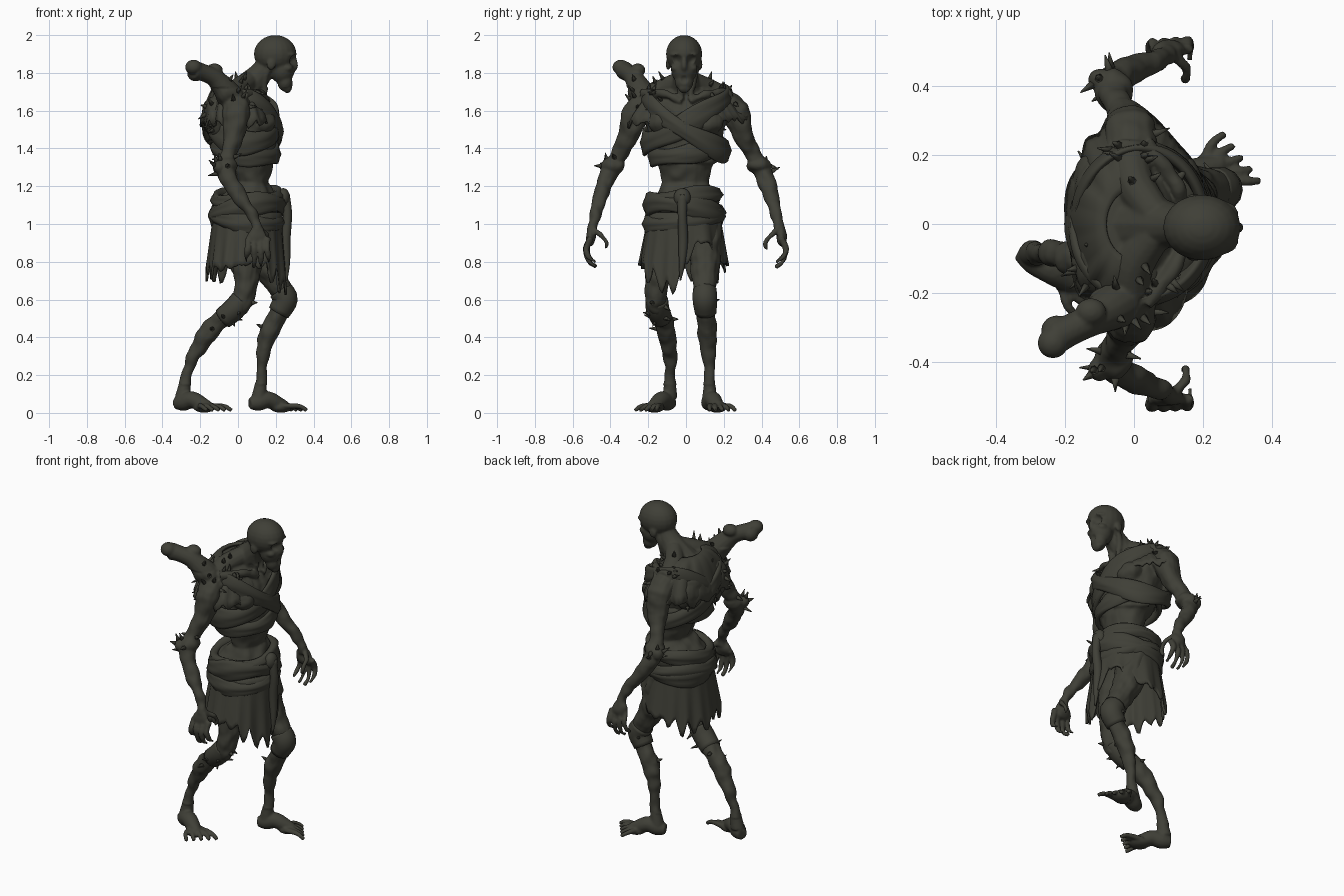
import bpy, bmesh, math, random
from math import sin, cos, tau
from mathutils import Vector, Quaternion, Matrix, noise

random.seed(4)
if "Cube" in bpy.data.objects:
    bpy.data.objects.remove(bpy.data.objects["Cube"])

skin = bpy.data.materials.new("dark olive grey")
skin.use_nodes = True
colour = (0.05, 0.05, 0.038, 1)
skin.diffuse_color = colour
skin.node_tree.nodes["Principled BSDF"].inputs["Base Color"].default_value = colour


def finish(name, bm):
    bmesh.ops.recalc_face_normals(bm, faces=bm.faces)
    mesh = bpy.data.meshes.new(name)
    bm.to_mesh(mesh)
    bm.free()
    obj = bpy.data.objects.new(name, mesh)
    bpy.context.collection.objects.link(obj)
    mesh.materials.append(skin)
    mesh.shade_smooth()
    return obj


def bridge(bm, rings, closed=False):
    n = len(rings[0])
    pairs = list(zip(rings, rings[1:])) + ([(rings[-1], rings[0])] if closed else [])
    for a, b in pairs:
        for i in range(n):
            bm.faces.new((a[i], a[(i + 1) % n], b[(i + 1) % n], b[i]))
    if not closed:
        bm.faces.new(rings[0][::-1])
        bm.faces.new(rings[-1])


def tube(bm, points, mirror=1, sides=14, steps=4):
    """Smooth tapered limb through points of x, y, z, radius."""
    p = [Vector((x, y * mirror, z, r)) for x, y, z, r in points]
    p = [2 * p[0] - p[1]] + p + [2 * p[-1] - p[-2]]
    path = []
    for a, b, c, d in zip(p, p[1:], p[2:], p[3:]):
        for k in range(steps):
            t = k / steps
            path.append(0.5 * (2 * b + (c - a) * t + (2 * a - 5 * b + 4 * c - d) * t * t
                               + (3 * b - a - 3 * c + d) * t ** 3))
    path.append(p[-2])
    old, turn, rings = Vector((0, 0, 1)), Quaternion(), []
    for i, q in enumerate(path):
        way = (path[min(i + 1, len(path) - 1)] - path[max(i - 1, 0)]).to_3d().normalized()
        turn = old.rotation_difference(way) @ turn
        old = way
        rings.append([bm.verts.new(q.to_3d() + turn @ Vector((cos(tau * k / sides), sin(tau * k / sides), 0)) * q.w)
                      for k in range(sides)])
    bridge(bm, rings)


def blob(bm, centre, size, turn=0):
    m = Matrix.Translation(centre) @ Matrix.Rotation(turn, 4, 'Z') @ Matrix.Diagonal((*size, 1))
    bmesh.ops.create_uvsphere(bm, u_segments=20, v_segments=12, radius=1, matrix=m)


def band(bm, centre, rx, ry, width, thick, tilt_x=0, tilt_y=0):
    """Wrapped strip of cloth around the trunk."""
    rings = []
    for i in range(64):
        a = tau * i / 64
        out = Vector((cos(a), sin(a), 0))
        mid = Vector(centre) + Vector((rx * cos(a), ry * sin(a), tilt_x * cos(a) + tilt_y * sin(a)))
        w = width * (1 + 0.2 * sin(3 * a + tilt_y * 9))
        ring = []
        for k in range(16):
            b = tau * k / 16
            fold = 1 + 0.25 * cos(5 * b + 2 * sin(2 * a))
            ring.append(bm.verts.new(mid + out * thick * cos(b) * fold + Vector((0, 0, w * sin(b)))))
        rings.append(ring)
    bridge(bm, rings, closed=True)


def ragged(name, rim, rim_z, flare, hem, curve, tears):
    """Draped cloth with a torn hem; rim and flare are cx, cy, rx, ry."""
    bm, cols = bmesh.new(), []
    n, rows = 108, 10
    tatters = [random.uniform(0.1, 1) * tears for _ in range(n // 6)]
    for i in range(n):
        a = tau * i / n
        top = rim_z(a)
        low = hem(a) - tatters[i // 6] * (1 - abs(i % 6 - 2.5) / 2.5) + random.uniform(-0.01, 0.01)
        col = []
        for k in range(rows + 1):
            t = k / rows
            cx, cy, rx, ry = [u + (v - u) * t for u, v in zip(rim, flare)]
            f = 1 + 0.035 * t * sin(11 * a + 2 * sin(3 * a))
            col.append(bm.verts.new((cx + rx * f * cos(a), cy + ry * f * sin(a), top + (low - top) * t ** curve)))
        cols.append(col)
    for i in range(n):
        a, b = cols[i], cols[(i + 1) % n]
        for k in range(rows):
            bm.faces.new((a[k], a[k + 1], b[k + 1], b[k]))
    finish(name, bm).modifiers.new("cloth", 'SOLIDIFY').thickness = 0.012


body = bmesh.new()

# Trunk: z, centre x, half depth, half width
trunk = [(1.0, .05, .15, .17), (1.12, .05, .17, .175), (1.165, .06, .13, .15), (1.22, .08, .08, .125),
         (1.3, .075, .11, .14), (1.4, .05, .15, .18), (1.5, .03, .18, .2), (1.6, .0, .175, .23),
         (1.68, -.01, .13, .21), (1.74, 0, .08, .11)]
bridge(body, [[body.verts.new((cx + rx * cos(tau * k / 32), ry * sin(tau * k / 32), z)) for k in range(32)]
              for z, cx, rx, ry in trunk])

# Neck and head
tube(body, [(-.02, 0, 1.64, .11), (.06, 0, 1.73, .08), (.13, -.005, 1.81, .06), (.18, -.01, 1.9, .05)])
blob(body, (.197, -.01, 1.9), (.113, .096, .1))
blob(body, (.235, -.01, 1.82), (.066, .07, .08))
blob(body, (.25, -.01, 1.755), (.042, .05, .055))
blob(body, (.263, -.01, 1.715), (.024, .03, .026))
tube(body, [(.295, -.01, 1.88, .014), (.302, -.01, 1.835, .016), (.285, -.01, 1.81, .014)])
for s in (1, -1):
    blob(body, (.258, -.01 + .042 * s, 1.897), (.045, .035, .016))
    blob(body, (.26, -.01 + .046 * s, 1.825), (.03, .025, .02))
    blob(body, (.175, -.01 + .085 * s, 1.845), (.024, .012, .03))
    # Neck tendons, shoulder slopes, collarbones, chest and shoulder blades
    tube(body, [(.17, .06, 1.84, .015), (.14, .04, 1.76, .018), (.14, .02, 1.66, .016)], s)
    tube(body, [(.06, .03, 1.76, .05), (.0, .12, 1.71, .06), (-.01, .22, 1.66, .06)], s)
    tube(body, [(.15, .02, 1.65, .02), (.12, .12, 1.69, .02), (.03, .23, 1.69, .03)], s)
    blob(body, (.13, .1 * s, 1.54), (.07, .1, .08))
    blob(body, (-.11, .11 * s, 1.57), (.07, .1, .12))
    for z in (1.33, 1.38, 1.43):
        tube(body, [(.03, .17, z + .02, .016), (.13, .13, z, .016), (.19, .05, z + .01, .014)], s)
    # Arms
    tube(body, [(-.01, .2, 1.63, .08), (-.01, .265, 1.59, .075), (-.02, .3, 1.48, .058), (-.05, .355, 1.37, .043),
                (-.065, .4, 1.29, .048), (-.035, .43, 1.21, .045), (.04, .465, 1.1, .036), (.09, .485, 1.02, .028),
                (.1, .5, .96, .03)], s)
    blob(body, (-.06, .385 * s, 1.31), (.055, .065, .045))
    blob(body, (-.1, .42 * s, 1.3), (.03, .035, .035))
    blob(body, (.1, .505 * s, .935), (.052, .026, .055))
    # Fingers and thumb
    for k in range(4):
        x, drop = .052 + .034 * k, .03 * sin(k)
        tip = .1 + (x - .1) * 1.15
        tube(body, [(x, .505, .925, .015), (x, .528, .87, .014), (tip, .515, .83 - drop, .013),
                    (tip, .475, .8 - drop, .009)], s, 8)
    tube(body, [(.12, .49, .97, .02), (.15, .45, .94, .016), (.15, .42, .9, .013), (.14, .425, .87, .008)], s, 8)


def foot(heel, toe):
    """Foot from heel to toes, with five spread toes."""
    heel, toe = Vector((*heel, 0)), Vector((*toe, 0))
    way = toe - heel
    side = Vector((-way.y, way.x, 0)).normalized() * (1 if toe.y > 0 else -1)
    at = lambda t, h, r, off=0: (*(heel + way * t + side * off + Vector((0, 0, h))), r)
    tube(body, [at(-.07, .05, .03), at(.1, .055, .045), at(.3, .07, .045), at(.5, .05, .04), at(.7, .035, .025)])
    blob(body, at(.58, .028, 0)[:3], (.06, .05, .027), math.atan2(way.y, way.x))
    for k in range(5):
        off = (k - 2) * .024
        reach = 1.02 - .05 * k
        tube(body, [at(.55, .035, .018, off * .7), at(reach - .16, .036, .014, off * 1.4),
                    at(reach, .013, .012, off * 1.7)], 1, 8)


# Legs in mid-stride
tube(body, [(.07, .09, 1.02, .1), (.13, .1, .83, .085), (.21, .1, .68, .062), (.25, .1, .6, .055), (.2, .11, .5, .05),
            (.155, .115, .4, .05), (.13, .12, .29, .033), (.125, .125, .19, .028), (.11, .125, .08, .04)])
blob(body, (.275, .1, .6), (.033, .04, .05))
foot((.08, .115), (.335, .2))
tube(body, [(.03, -.09, 1.02, .1), (.05, -.13, .82, .082), (.04, -.155, .68, .062), (.01, -.155, .57, .055),
            (-.1, -.12, .49, .05), (-.175, -.1, .4, .05), (-.235, -.085, .3, .036), (-.27, -.085, .2, .029),
            (-.295, -.085, .08, .04)])
blob(body, (.035, -.16, .57), (.03, .04, .05))
foot((-.315, -.085), (-.08, -.225))

# Bone jutting out of the right shoulder
tube(body, [(.0, -.2, 1.62, .07), (-.06, -.24, 1.7, .068), (-.12, -.275, 1.77, .05), (-.18, -.305, 1.8, .046),
            (-.23, -.33, 1.815, .05)])
blob(body, (-.235, -.345, 1.83), (.045, .045, .04))
blob(body, (-.225, -.31, 1.8), (.045, .045, .045))
blob(body, (-.125, -.255, 1.815), (.045, .04, .035))

# Fuse the flesh into one skin
figure = finish("body", body)
fuse = figure.modifiers.new("fuse", 'REMESH')
fuse.mode, fuse.voxel_size, fuse.use_smooth_shade = 'VOXEL', 0.007, True
soft = figure.modifiers.new("soften", 'SMOOTH')
soft.factor, soft.iterations = 0.5, 3
fused = bpy.data.meshes.new_from_object(figure.evaluated_get(bpy.context.evaluated_depsgraph_get()))
figure.modifiers.clear()
figure.data = fused

# Eye sockets, mouth and withered surface
dents = [(Vector((.295, .026, 1.87)), .03, .022), (Vector((.295, -.046, 1.87)), .03, .022),
         (Vector((.295, -.01, 1.765)), .022, .01)]
bm = bmesh.new()
bm.from_mesh(fused)
for v in bm.verts:
    for centre, reach, depth in dents:
        gap = (v.co - centre).length / reach
        if gap < 1:
            v.co.x -= depth * (1 - gap * gap)
    if .15 < v.co.z < 1.72:
        v.co += v.normal * .009 * noise.noise(v.co * 18)
    v.co.z = max(v.co.z, 0)
bm.to_mesh(fused)
bm.free()
surface = [(v.co.copy(), v.normal.copy()) for v in fused.vertices]

# Chest sashes
bm = bmesh.new()
band(bm, (.02, 0, 1.55), .185, .22, .065, .02, -.02, .12)
band(bm, (.02, 0, 1.52), .195, .215, .06, .022, -.03, -.13)
band(bm, (.04, 0, 1.39), .165, .18, .05, .02, -.02, .03)
finish("chest_sashes", bm)

# Waist wraps with knot and hanging tail
bm = bmesh.new()
band(bm, (.05, -.01, 1.135), .165, .175, .045, .028, .01, .02)
band(bm, (.05, -.01, 1.07), .178, .19, .055, .026, .03, -.03)
band(bm, (.045, -.01, 1.03), .175, .195, .045, .024, -.02, .03)
blob(bm, (.24, -.02, 1.14), (.035, .045, .05))
tube(bm, [(.245, -.02, 1.15, .03), (.262, -.02, 1.05, .024), (.252, -.015, .92, .026), (.258, -.02, .8, .018),
          (.258, -.03, .7, .004)])
finish("waist_wraps", bm)

# Torn skirt, long at the right front and open over the left thigh
ragged("skirt", (.05, -.01, .18, .19), lambda a: 1.06, (.045, -.015, .215, .235),
       lambda a: .8 + .12 * max(0, cos(a - .5)) ** 10 - .1 * max(0, cos(a + .35)) ** 12 - .03 * max(0, -cos(a)),
       1, .12)
# Shoulder mantle with a low neckline
ragged("shoulder_mantle", (.0, 0, .08, .1), lambda a: 1.755 - .09 * max(0, cos(a)), (.0, 0, .2, .325),
       lambda a: 1.53 + .03 * abs(sin(a)), 2.4, .06)

# Torn wraps on knees and elbows
bm = bmesh.new()
tube(bm, [(.225, .1, .65, .064), (.25, .1, .6, .066), (.215, .105, .53, .058)])
tube(bm, [(.02, -.155, .6, .06), (-.02, -.15, .55, .062), (-.08, -.13, .5, .058)])
finish("knee_wraps", bm)

# Thorny scraps scattered over shoulders, elbows and shins
bm = bmesh.new()
regions = [(lambda c: 1.6 < c.z < 1.78 and abs(c.y) > .12 and c.x > -.08, 34),
           (lambda c: c.x < -.12 and 1.4 < c.z < 1.7, 12),
           (lambda c: 1.24 < c.z < 1.36 and abs(c.y) > .35, 12), (lambda c: .42 < c.z < .6, 10)]
for rule, count in regions:
    for co, normal in random.sample([s for s in surface if rule(s[0])], count):
        way = (normal + Vector((0, 0, random.uniform(-.6, .6)))).normalized()
        size = random.uniform(.018, .034)
        turn = way.to_track_quat('Z', 'Y').to_matrix().to_4x4()
        bmesh.ops.create_cone(bm, segments=6, cap_ends=True, radius1=.014, radius2=.002, depth=size * 1.6,
                              matrix=Matrix.Translation(co + way * size * .6) @ turn)
finish("thorny_scraps", bm)
